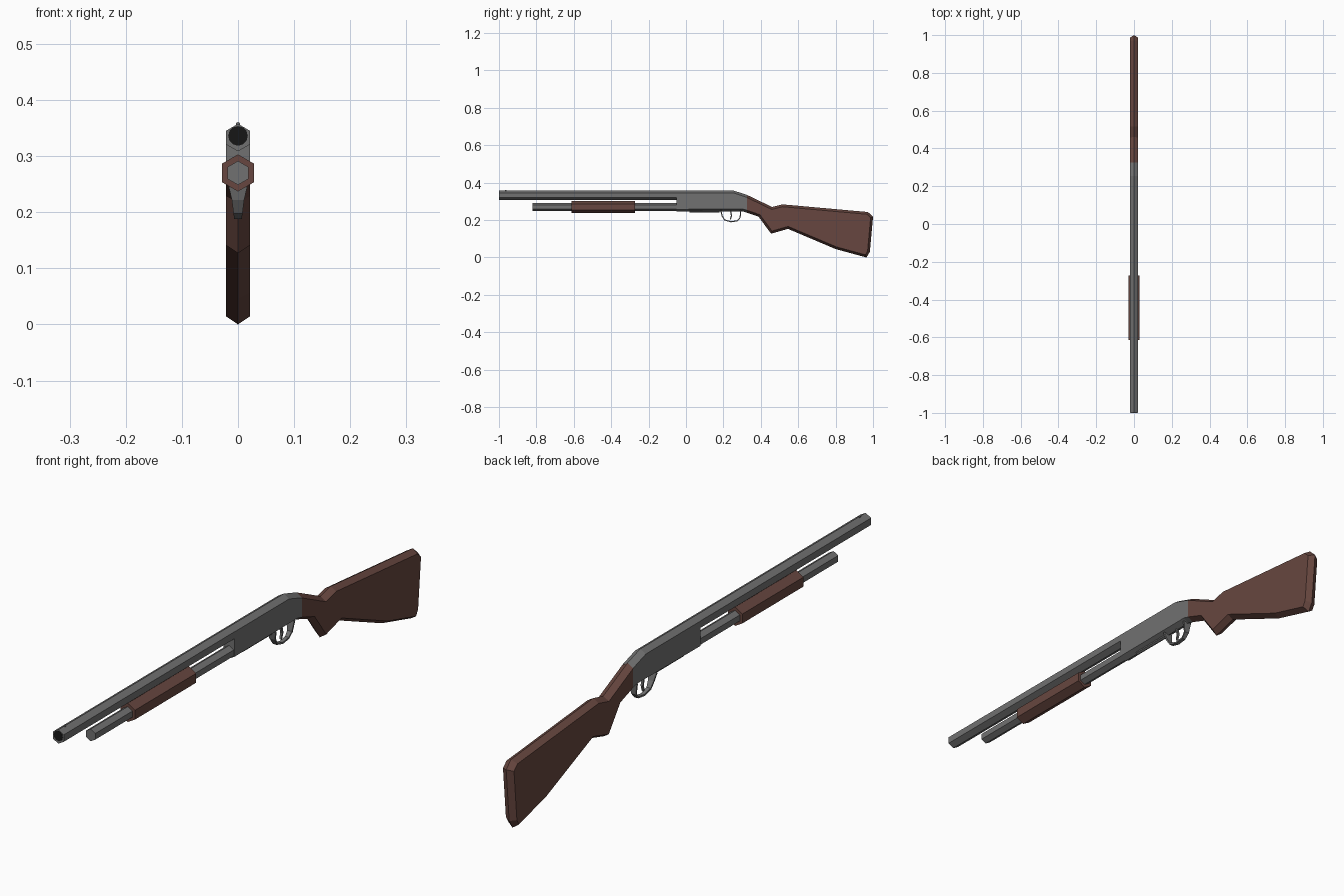
import bpy, bmesh, math
from mathutils import Vector

if "Cube" in bpy.data.objects:
    bpy.data.objects.remove(bpy.data.objects["Cube"])


def material(name, rgb):
    m = bpy.data.materials.new(name)
    m.diffuse_color = (*rgb, 1)
    m.use_nodes = True
    m.node_tree.nodes["Principled BSDF"].inputs["Base Color"].default_value = m.diffuse_color
    return m


STEEL = material("grey steel", (0.165, 0.165, 0.165))
WOOD = material("brown wood", (0.135, 0.062, 0.050))
BLACK = material("black bore", (0.008, 0.008, 0.008))


def finish(bm, name, mat):
    bmesh.ops.recalc_face_normals(bm, faces=bm.faces[:])
    me = bpy.data.meshes.new(name)
    bm.to_mesh(me)
    bm.free()
    me.materials.append(mat)
    ob = bpy.data.objects.new(name, me)
    bpy.context.collection.objects.link(ob)
    return ob


def prism(name, mat, y0, y1, z, r, sides=6):
    """Many-sided rod along y with a corner pointing up."""
    bm = bmesh.new()
    rings = []
    for y in (y0, y1):
        rings.append([bm.verts.new((r * math.sin(2 * math.pi * i / sides), y,
                                    z + r * math.cos(2 * math.pi * i / sides)))
                      for i in range(sides)])
    bm.faces.new(rings[0])
    bm.faces.new(rings[1])
    for i in range(sides):
        j = (i + 1) % sides
        bm.faces.new((rings[0][i], rings[0][j], rings[1][j], rings[1][i]))
    return finish(bm, name, mat)


def ridged(name, mat, pts, half, inset, flat=()):
    """Side profile (y, z) with a centre ridge; the flat sides are inset.
    Edges listed in flat keep a square end."""
    n = len(pts)
    p = [Vector(q) for q in pts]
    area = sum(p[i].x * p[(i + 1) % n].y - p[(i + 1) % n].x * p[i].y for i in range(n))
    s = 1 if area > 0 else -1
    lines = []
    for i in range(n):
        d = (p[(i + 1) % n] - p[i]).normalized()
        nrm = Vector((-d.y, d.x)) * s
        lines.append((nrm, nrm.dot(p[i]) + (0 if i in flat else inset)))
    inner = []
    for i in range(n):
        (a, c), (b, e) = lines[i - 1], lines[i]
        det = a.x * b.y - a.y * b.x
        inner.append(((c * b.y - a.y * e) / det, (a.x * e - c * b.x) / det))
    bm = bmesh.new()
    mid = [bm.verts.new((0, q.x, q.y)) for q in p]
    for side in (-1, 1):
        ring = [bm.verts.new((side * half, y, z)) for y, z in inner]
        bm.faces.new(ring)
        for i in range(n):
            j = (i + 1) % n
            bm.faces.new((mid[i], mid[j], ring[j], ring[i]))
    return finish(bm, name, mat)


def strap(name, mat, path, t):
    """Bent strip: path of (y, z, half width), thickness t toward the inside."""
    bm = bmesh.new()
    rows = []
    n = len(path)
    for i, (y, z, w) in enumerate(path):
        a, b = path[max(i - 1, 0)], path[min(i + 1, n - 1)]
        d = Vector((b[0] - a[0], b[1] - a[1])).normalized()
        iy, iz = y - d.y * t, z + d.x * t
        rows.append([bm.verts.new(c) for c in
                     ((-w, y, z), (w, y, z), (w, iy, iz), (-w, iy, iz))])
    bm.faces.new(rows[0])
    bm.faces.new(rows[-1])
    for a, b in zip(rows, rows[1:]):
        for k in range(4):
            m = (k + 1) % 4
            bm.faces.new((a[k], a[m], b[m], b[k]))
    return finish(bm, name, mat)


# Barrel, bore and front bead
prism("barrel", STEEL, -0.999, -0.05, 0.333, 0.0245)
prism("bore", BLACK, -1.0, -0.995, 0.336, 0.0175, 12)
prism("front_bead", STEEL, -0.968, -0.960, 0.357, 0.004)

# Magazine tube and sliding fore-end
prism("magazine_tube", STEEL, -0.82, -0.05, 0.27, 0.0214)
prism("fore_end", WOOD, -0.613, -0.273, 0.27, 0.033)

# Receiver: square at the front and where it meets the stock
ridged("receiver", STEEL,
       [(-0.05, 0.245), (-0.05, 0.3575), (0.255, 0.3575), (0.325, 0.335),
        (0.325, 0.240), (0.30, 0.247)],
       0.0214, 0.0125, flat=(0, 3))

# Loading gate under the receiver
prism("loading_gate", STEEL, 0.02, 0.18, 0.249, 0.008)

# Stock
ridged("stock", WOOD,
       [(0.325, 0.240), (0.325, 0.335), (0.46, 0.270), (0.515, 0.284),
        (0.973, 0.243), (1.0, 0.217), (0.983, 0.030), (0.965, 0.0),
        (0.80, 0.045), (0.545, 0.153), (0.455, 0.127), (0.388, 0.218)],
       0.0214, 0.0125, flat=(0,))

# Trigger guard and trigger
strap("trigger_guard", STEEL,
      [(0.183, 0.252, 0.018), (0.190, 0.222, 0.011), (0.205, 0.198, 0.008),
       (0.240, 0.188, 0.007), (0.275, 0.193, 0.007), (0.292, 0.212, 0.009),
       (0.296, 0.252, 0.016)], 0.006)
strap("trigger", STEEL,
      [(0.234, 0.252, 0.004), (0.240, 0.225, 0.004), (0.234, 0.205, 0.003)], 0.007)
